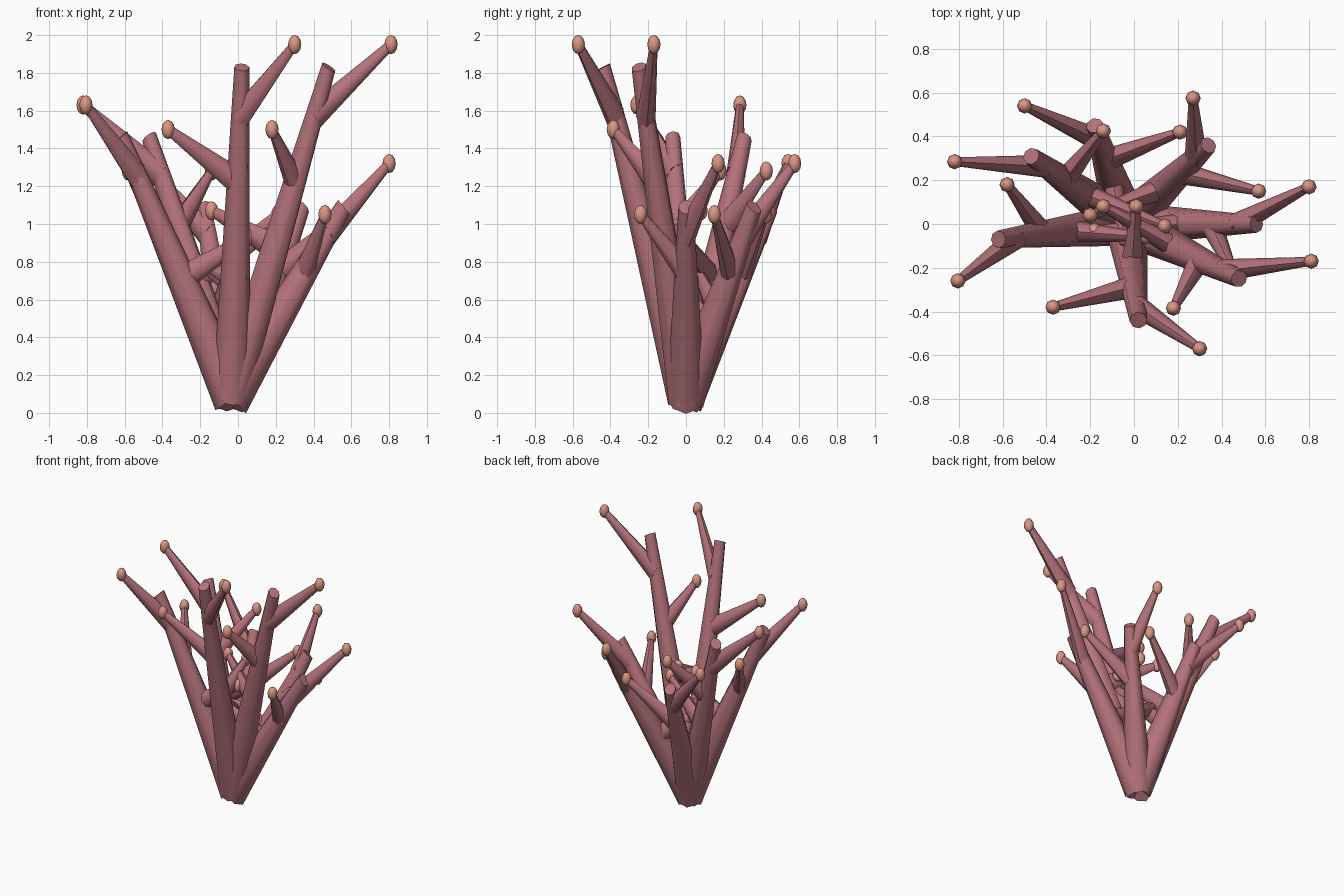
import bpy, bmesh
from mathutils import Vector, Matrix

if "Cube" in bpy.data.objects:
    bpy.data.objects.remove(bpy.data.objects["Cube"])

STRETCH = 1.45                      # the whole plant is stretched upward
ROOT = Vector((-0.035, 0.0, 0.09))


def material(name, rgb):
    m = bpy.data.materials.new(name)
    m.diffuse_color = (*rgb, 1)
    m.use_nodes = True
    m.node_tree.nodes["Principled BSDF"].inputs["Base Color"].default_value = m.diffuse_color
    return m


WOOD = material("mauve", (0.456, 0.171, 0.195))
BUD = material("peach", (0.70, 0.305, 0.231))


def finish(name, bm, mat):
    """Stretch, smooth and colour a part."""
    bmesh.ops.scale(bm, vec=(1, 1, STRETCH), verts=bm.verts)
    me = bpy.data.meshes.new(name)
    bm.to_mesh(me)
    bm.free()
    me.materials.append(mat)
    ob = bpy.data.objects.new(name, me)
    bpy.context.collection.objects.link(ob)
    bpy.ops.object.select_all(action='DESELECT')
    ob.select_set(True)
    bpy.context.view_layer.objects.active = ob
    bpy.ops.object.shade_smooth_by_angle(angle=0.9)


def squash(p):
    return Vector((p[0], p[1], p[2] / STRETCH))


def limb(name, start, end, r0, r1):
    """Tapered eight-sided rod between two points."""
    a, b = squash(start), squash(end)
    d = b - a
    bm = bmesh.new()
    rot = d.to_track_quat('Z', 'Y').to_matrix().to_4x4()
    bmesh.ops.create_cone(bm, cap_ends=True, segments=8, radius1=r0, radius2=r1,
                          depth=d.length, matrix=Matrix.Translation((a + b) / 2) @ rot)
    finish(name, bm, WOOD)


def bud(name, centre):
    bm = bmesh.new()
    bmesh.ops.create_uvsphere(bm, u_segments=8, v_segments=6, radius=0.035,
                              matrix=Matrix.Translation(squash(centre)))
    finish(name, bm, BUD)


# each branch: its tip, then the bud positions of its low, middle and high twigs
BRANCHES = [
    ((0.02, -0.44, 1.83), (0.01, 0.08, 1.07), (-0.37, -0.38, 1.50), (0.30, -0.57, 1.95)),
    ((0.48, -0.25, 1.83), (-0.14, 0.08, 1.07), (0.18, -0.385, 1.50), (0.81, -0.17, 1.95)),
    ((0.56, 0.00, 1.09), (-0.18, -0.03, 0.79), (0.46, -0.24, 1.05), (0.80, 0.17, 1.32)),
    ((0.34, 0.36, 1.09), (-0.20, 0.04, 0.79), (0.57, 0.15, 1.05), (0.27, 0.575, 1.32)),
    ((-0.18, 0.45, 1.09), (-0.04, -0.07, 0.79), (0.21, 0.42, 1.05), (-0.50, 0.54, 1.32)),
    ((-0.47, 0.31, 1.46), (0.14, -0.01, 0.93), (-0.14, 0.425, 1.28), (-0.82, 0.285, 1.63)),
    ((-0.62, -0.07, 1.46), (0.05, -0.06, 0.93), (-0.58, 0.18, 1.28), (-0.805, -0.26, 1.63)),
]

for i, (tip, *buds) in enumerate(BRANCHES, 1):
    limb(f"branch_{i}", ROOT, tip, 0.10, 0.04)
    # twigs leave the branch at fixed fractions of its length
    for level, t, p in zip(("low", "middle", "high"), (0.45, 0.65, 0.85), buds):
        limb(f"{level}_twig_{i}", ROOT.lerp(Vector(tip), t), p, 0.052, 0.02)
        bud(f"{level}_bud_{i}", p)
